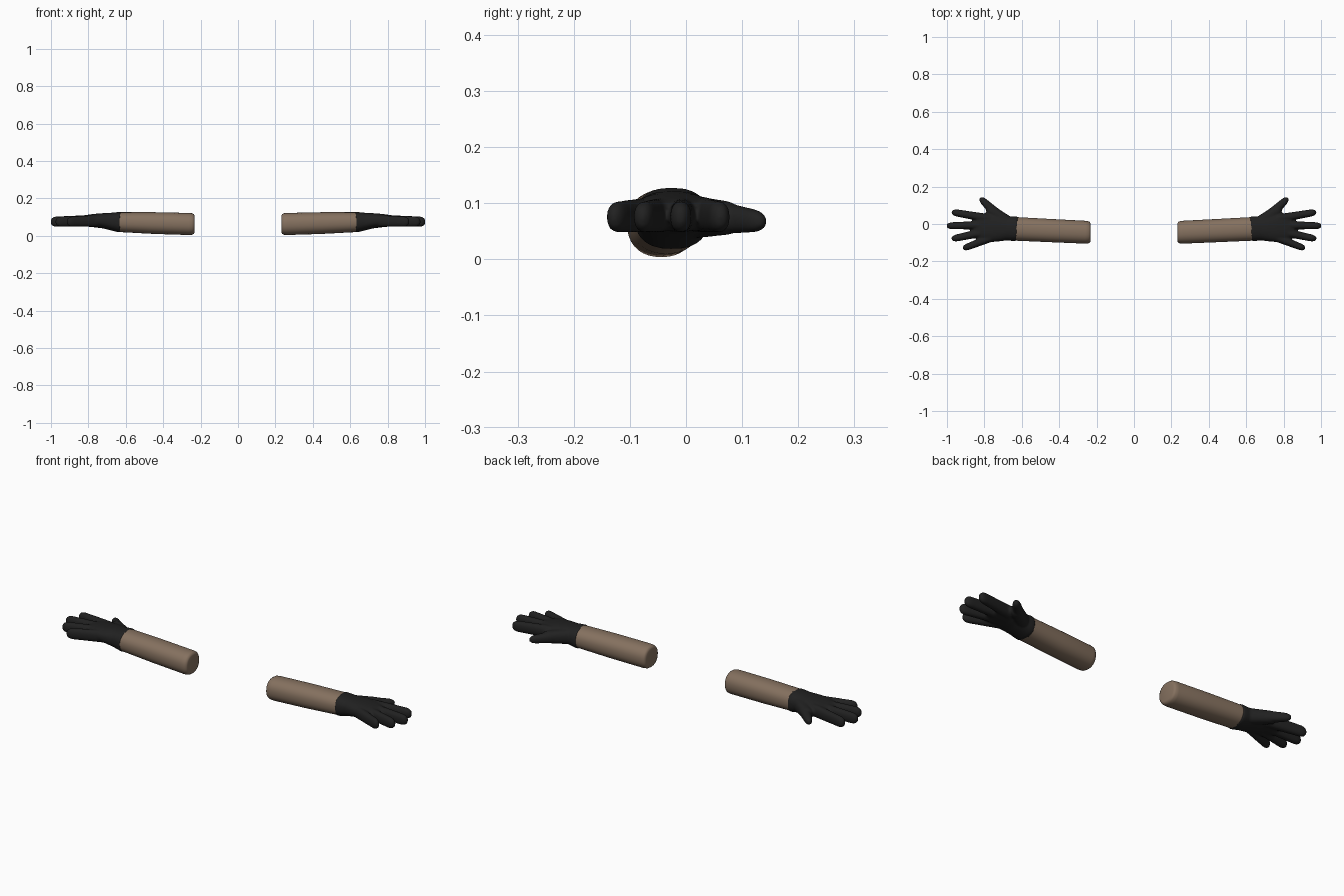
import bpy, bmesh, math
from mathutils import Vector

if "Cube" in bpy.data.objects:
    bpy.data.objects.remove(bpy.data.objects["Cube"])


def material(name, rgb):
    m = bpy.data.materials.new(name)
    m.diffuse_color = (*rgb, 1)
    m.use_nodes = True
    m.node_tree.nodes["Principled BSDF"].inputs["Base Color"].default_value = m.diffuse_color
    return m


brown = material("brown cloth", (0.235, 0.165, 0.115))
black = material("black leather", (0.015, 0.015, 0.015))


def loft(bm, stations, n=28, power=2.0):
    """Closed tube through (x, y, z, half_width, half_height) stations, upright rings."""
    centres = [Vector(s[:3]) for s in stations]
    rings = []
    for i, s in enumerate(stations):
        d = centres[min(i + 1, len(centres) - 1)] - centres[max(i - 1, 0)]
        side = Vector((-d.y, d.x, 0)).normalized()
        ring = []
        for k in range(n):
            a = 2 * math.pi * k / n
            c, t = math.cos(a), math.sin(a)
            u = math.copysign(abs(c) ** (2 / power), c) * s[3]
            v = math.copysign(abs(t) ** (2 / power), t) * s[4]
            ring.append(bm.verts.new(centres[i] + side * u + Vector((0, 0, v))))
        rings.append(ring)
    for a, b in zip(rings, rings[1:]):
        for k in range(n):
            j = (k + 1) % n
            bm.faces.new((a[k], a[j], b[j], b[k]))
    bm.faces.new(rings[0][::-1])
    bm.faces.new(rings[-1])


def finger(bm, base, tip, w0, w1, h0, h1):
    """Tapering finger with a rounded end."""
    a, b = Vector(base), Vector(tip)
    length = (b - a).length
    stations = []
    for f in (0, 0.25, 0.5, 0.7):
        stations.append((f, 1.0))
    r = min(0.03 / length, 0.28)
    for ang in (0, 25, 45, 62, 76, 86):
        q = math.radians(ang)
        stations.append((1 - r + r * math.sin(q), math.cos(q) ** 0.8))
    loft(bm, [(*a.lerp(b, f), (w0 + (w1 - w0) * f) * k, (h0 + (h1 - h0) * f) * k)
              for f, k in stations], 20, 2.3)


def build(name, bm, mat, remesh=False):
    bmesh.ops.recalc_face_normals(bm, faces=bm.faces)
    mesh = bpy.data.meshes.new(name)
    bm.to_mesh(mesh)
    bm.free()
    ob = bpy.data.objects.new(name, mesh)
    bpy.context.collection.objects.link(ob)
    mesh.materials.append(mat)
    if remesh:
        r = ob.modifiers.new("fuse", 'REMESH')
        r.mode = 'VOXEL'
        r.voxel_size = 0.005
        r.use_smooth_shade = True
        s = ob.modifiers.new("soften", 'SMOOTH')
        s.factor = 0.5
        s.iterations = 4
    mir = ob.modifiers.new("other arm", 'MIRROR')
    mir.use_mirror_merge = False
    bpy.context.view_layer.objects.active = ob
    ob.select_set(True)
    bpy.ops.object.shade_smooth_by_angle(angle=math.radians(50))
    ob.select_set(False)
    return ob


# Sleeves: slightly tapered forearms with a softened elbow end
bm = bmesh.new()
loft(bm, [(0.232, -0.045, 0.063, 0.046, 0.044),
          (0.235, -0.045, 0.063, 0.054, 0.052),
          (0.243, -0.045, 0.063, 0.059, 0.057),
          (0.26, -0.044, 0.063, 0.061, 0.059),
          (0.45, -0.035, 0.068, 0.062, 0.058),
          (0.634, -0.026, 0.073, 0.063, 0.053)], 36, 2.25)
build("sleeve", bm, brown)

# Gloves: cuff, palm, fingers and thumb fused into one skin
bm = bmesh.new()
loft(bm, [(0.626, -0.026, 0.073, 0.066, 0.055),
          (0.64, -0.025, 0.073, 0.066, 0.054),
          (0.68, -0.024, 0.076, 0.064, 0.047),
          (0.72, -0.023, 0.080, 0.070, 0.041),
          (0.76, -0.021, 0.082, 0.076, 0.036),
          (0.80, -0.016, 0.081, 0.076, 0.032),
          (0.83, -0.010, 0.079, 0.068, 0.029),
          (0.85, -0.004, 0.078, 0.052, 0.024)], 36, 2.4)
fingers = [((0.77, 0.028), (0.975, 0.064), 0.024, 0.018),
           ((0.77, -0.005), (1.002, -0.010), 0.024, 0.018),
           ((0.76, -0.035), (0.975, -0.080), 0.024, 0.018),
           ((0.72, -0.056), (0.915, -0.132), 0.024, 0.017)]
for (bx, by), (tx, ty), w0, w1 in fingers:
    finger(bm, (bx, by, 0.080), (tx, ty, 0.075), w0, w1, 0.032, 0.027)
# thumb root and thumb
finger(bm, (0.665, 0.000, 0.076), (0.785, 0.088, 0.073), 0.036, 0.027, 0.040, 0.028)
finger(bm, (0.72, 0.040, 0.076), (0.824, 0.140, 0.067), 0.030, 0.016, 0.032, 0.018)
build("glove", bm, black, remesh=True)
